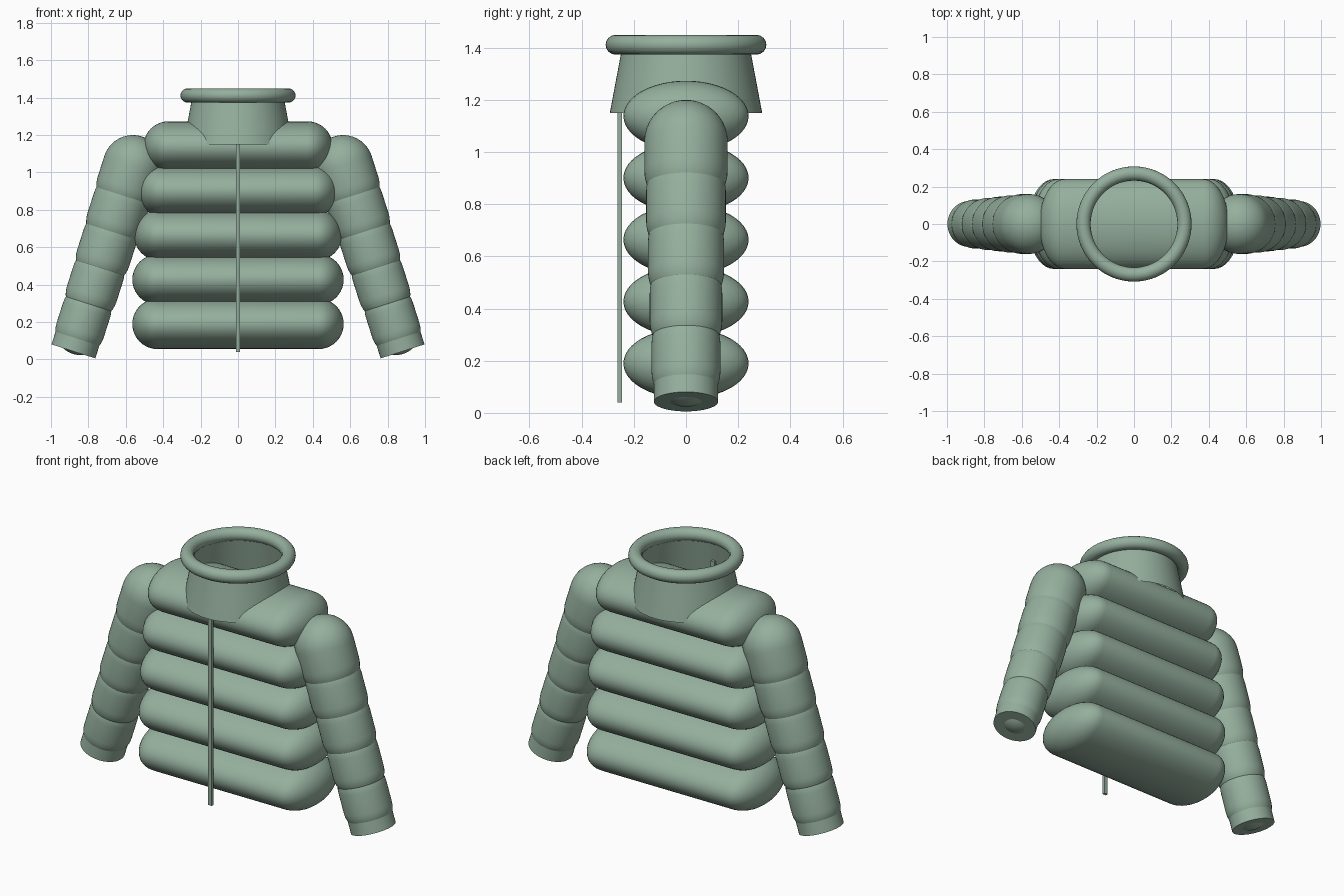
import bpy, bmesh, math
from mathutils import Matrix, Vector

cube = bpy.data.objects.get("Cube")
if cube:
    bpy.data.objects.remove(cube)

fabric = bpy.data.materials.new("sage_green")
fabric.use_nodes = True
COLOUR = (0.30, 0.43, 0.34, 1)
fabric.diffuse_color = COLOUR
fabric.node_tree.nodes["Principled BSDF"].inputs["Base Color"].default_value = COLOUR


def finish(name, bm, matrix=Matrix()):
    """Turn a bmesh into a smooth-shaded object in the jacket fabric."""
    bm.transform(matrix)
    bmesh.ops.recalc_face_normals(bm, faces=bm.faces[:])
    mesh = bpy.data.meshes.new(name)
    bm.to_mesh(mesh)
    bm.free()
    mesh.materials.append(fabric)
    obj = bpy.data.objects.new(name, mesh)
    bpy.context.collection.objects.link(obj)
    bpy.ops.object.select_all(action="DESELECT")
    obj.select_set(True)
    bpy.context.view_layer.objects.active = obj
    bpy.ops.object.shade_smooth_by_angle(angle=math.radians(40))
    return obj


def lathe(name, profile, matrix=Matrix(), steps=48, closed=False):
    """Spin a (radius, height) profile about z."""
    bm = bmesh.new()
    verts = [bm.verts.new((r, 0, z)) for r, z in profile]
    edges = [bm.edges.new(pair) for pair in zip(verts, verts[1:])]
    if closed:
        edges.append(bm.edges.new((verts[-1], verts[0])))
    bmesh.ops.spin(bm, geom=verts + edges, cent=(0, 0, 0), axis=(0, 0, 1),
                   angle=math.tau, steps=steps, use_duplicate=False)
    bmesh.ops.remove_doubles(bm, verts=bm.verts[:], dist=0.0001)
    return finish(name, bm, matrix)


def capsule_profile(radius, low, high, arcs=10):
    """Half outline of a capsule whose ball centres lie at low and high."""
    angles = [math.pi / 2 * i / arcs for i in range(arcs + 1)]
    bottom = [(radius * math.sin(a), low - radius * math.cos(a)) for a in angles]
    top = [(radius * math.cos(a), high + radius * math.sin(a)) for a in angles]
    return bottom + top


# Padded body rolls: capsules lying along x, stretched front to back
ROLL_HEIGHT, ROLL_DEPTH = 0.135, 0.24
for i, half_width in enumerate((0.565, 0.565, 0.556, 0.54, 0.506)):
    reach = half_width - ROLL_HEIGHT
    place = (Matrix.Translation((0, 0, 0.19 + 0.237 * i))
             @ Matrix.Diagonal((1, ROLL_DEPTH / ROLL_HEIGHT, 1, 1))
             @ Matrix.Rotation(math.pi / 2, 4, "Y"))
    lathe(f"body_roll_{i + 1}", capsule_profile(ROLL_HEIGHT, -reach, reach), place)

# Open tapered collar
lathe("collar", [(0.292, 1.15), (0.243, 1.41)], steps=64)

# Round collar rim
rim = [(0.27 + 0.038 * math.cos(math.tau * i / 16),
        1.411 + 0.038 * math.sin(math.tau * i / 16)) for i in range(16)]
lathe("collar_rim", rim, steps=64, closed=True)

# Front zip strip
bm = bmesh.new()
bmesh.ops.create_cube(bm, size=1)
finish("zip", bm, Matrix.Translation((0, -0.254, 0.66))
       @ Matrix.Diagonal((0.024, 0.016, 1.24, 1)))

# Sleeves: overlapping capsules that narrow towards a flat-ended cuff
for side, sign in (("left", 1), ("right", -1)):
    axis = Vector((-0.304 * sign, 0, 0.953))
    place = (Matrix.Translation((0.88 * sign, 0, 0.043))
             @ axis.to_track_quat("Z", "Y").to_matrix().to_4x4())
    for i in range(5):
        low = 0.118 + 0.203 * i
        lathe(f"{side}_sleeve_roll_{i + 1}",
              capsule_profile(0.132 + 0.007 * i, low, low + 0.116), place)
    lathe(f"{side}_cuff", [(0, 0), (0.123, 0), (0.123, 0.1), (0, 0.1)], place)
